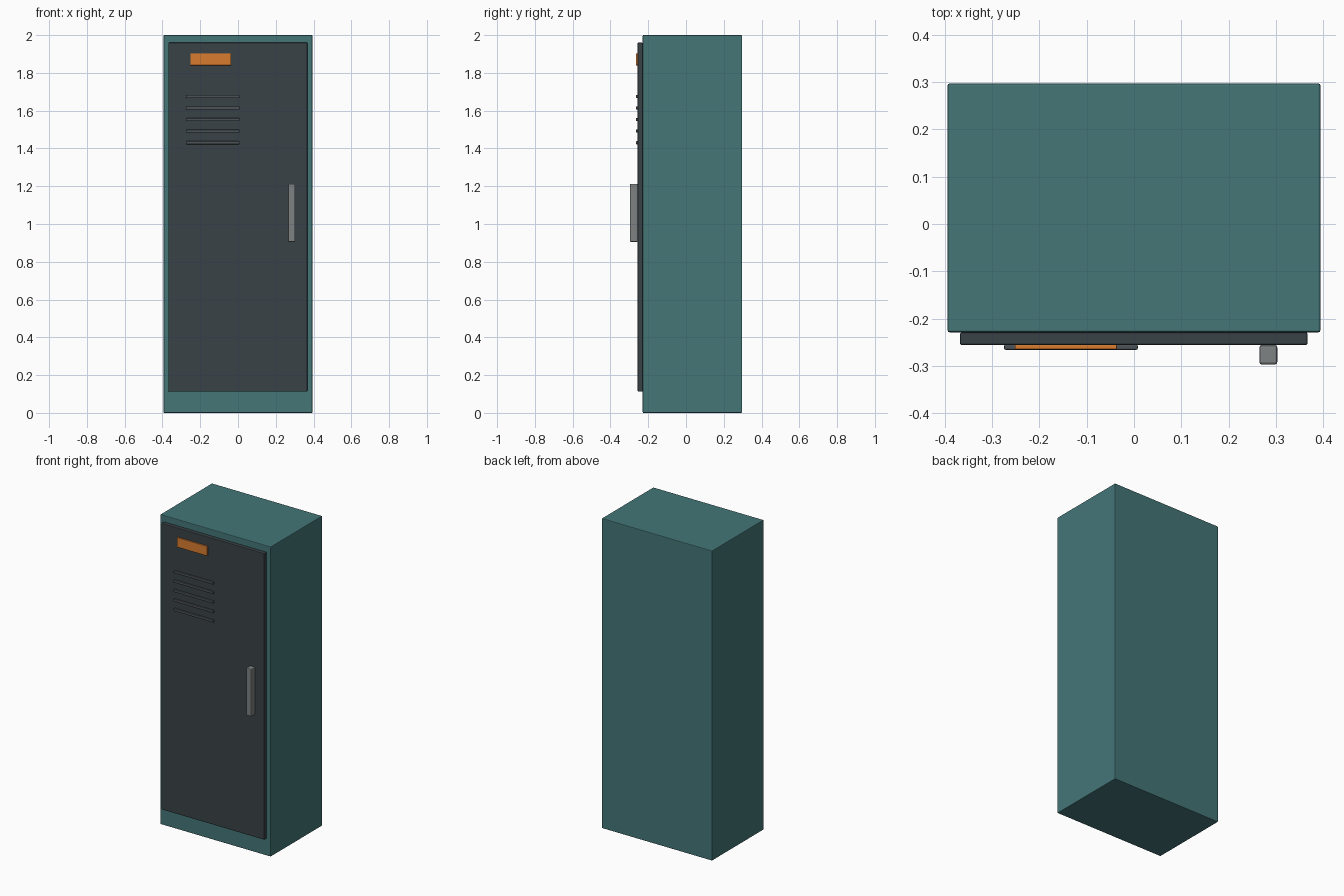
import bpy

if "Cube" in bpy.data.objects:
    bpy.data.objects.remove(bpy.data.objects["Cube"])


def material(name, rgb):
    m = bpy.data.materials.new(name)
    m.diffuse_color = (*rgb, 1.0)
    m.use_nodes = True
    m.node_tree.nodes["Principled BSDF"].inputs["Base Color"].default_value = m.diffuse_color
    return m


def box(name, x, y, z, mat, bevel, segments=2):
    """Bevelled box from (min, max) extents on each axis."""
    bpy.ops.mesh.primitive_cube_add(size=1)
    ob = bpy.context.object
    ob.name = name
    ob.location = [(a + b) / 2 for a, b in (x, y, z)]
    ob.scale = [b - a for a, b in (x, y, z)]
    bpy.ops.object.transform_apply(location=False, rotation=False, scale=True)
    mod = ob.modifiers.new("soft_edges", 'BEVEL')
    mod.width = bevel
    mod.segments = segments
    ob.data.materials.append(mat)
    return ob


teal = material("teal_paint", (0.058, 0.18, 0.187))
dark = material("dark_paint", (0.042, 0.054, 0.063))
slat = material("vent_metal", (0.07, 0.085, 0.093))
steel = material("handle_metal", (0.21, 0.225, 0.225))
orange = material("orange_plate", (0.69, 0.2, 0.03))

# Cabinet and door
box("cabinet_body", (-0.394, 0.394), (-0.229, 0.297), (0, 2), teal, 0.004)
box("door", (-0.368, 0.367), (-0.256, -0.229), (0.112, 1.96), dark, 0.004)

# Blank name plate
box("name_plate", (-0.252, -0.036), (-0.265, -0.255), (1.84, 1.902), orange, 0.002)

# Five vent slats
for i in range(5):
    z = 1.675 - i * 0.0612
    box(f"vent_slat_{i + 1}", (-0.275, 0.008), (-0.266, -0.255),
        (z - 0.008, z + 0.008), slat, 0.003)

# Upright handle
box("handle", (0.265, 0.303), (-0.297, -0.256), (0.905, 1.212), steel, 0.005)
